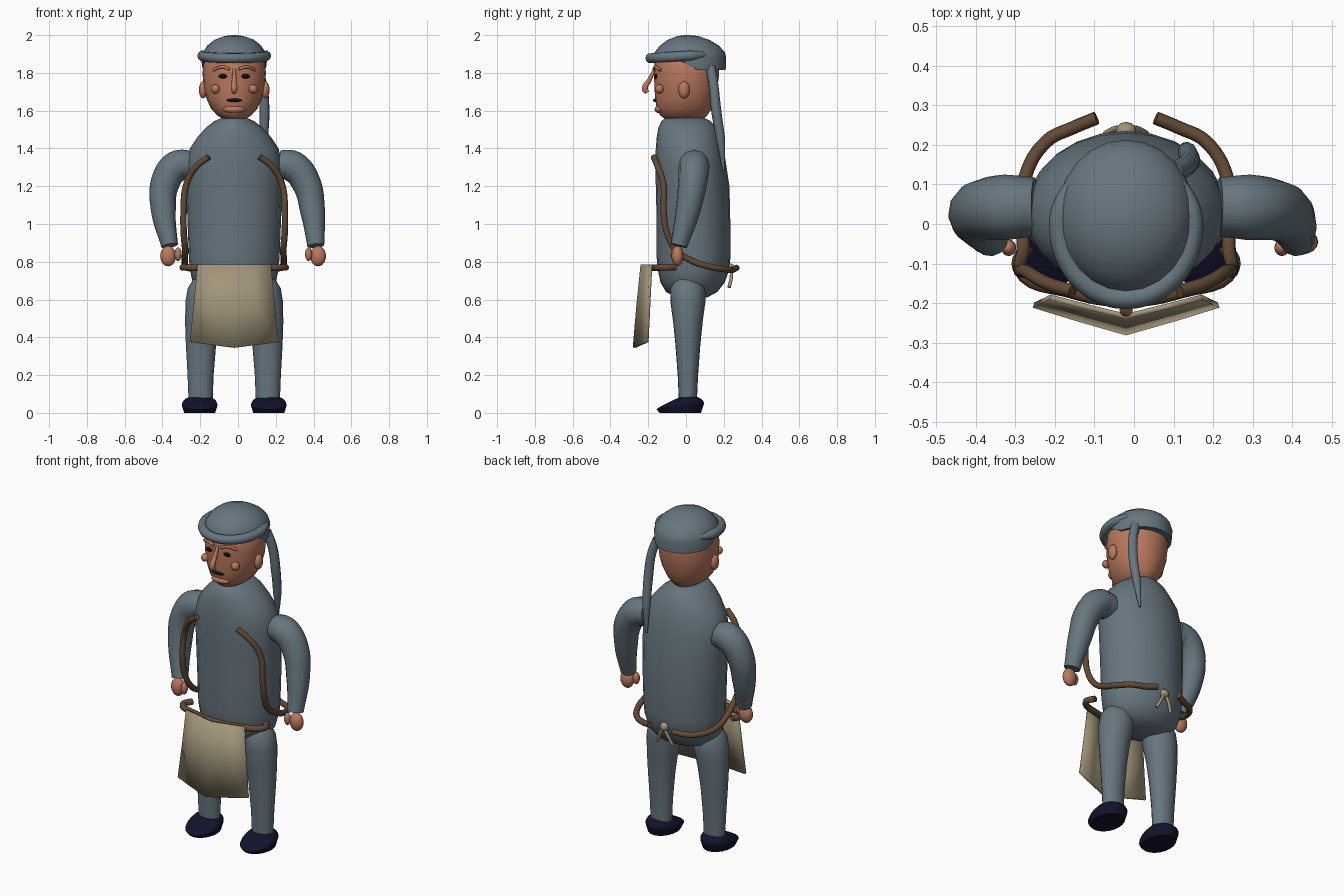
import bpy, bmesh, math
from mathutils import Vector

CX = -0.02  # body's mirror plane


def material(name, rgb):
    m = bpy.data.materials.new(name)
    m.diffuse_color = (*rgb, 1)
    return m


CLOTH = material("blue_grey_cloth", (0.135, 0.18, 0.212))
SKIN = material("skin", (0.48, 0.19, 0.11))
TAN = material("tan_canvas", (0.36, 0.30, 0.195))
BROWN = material("brown_leather", (0.125, 0.068, 0.035))
NAVY = material("navy_shoe", (0.006, 0.006, 0.026))
BLACK = material("black", (0.004, 0.004, 0.008))


def finish(name, bm, mat):
    bmesh.ops.recalc_face_normals(bm, faces=bm.faces)
    me = bpy.data.meshes.new(name)
    bm.to_mesh(me)
    bm.free()
    me.materials.append(mat)
    ob = bpy.data.objects.new(name, me)
    bpy.context.collection.objects.link(ob)
    return ob


def loft(name, rings, mat, n=24):
    """Stack of ellipses (z, x, y, rx, ry), capped at both ends."""
    bm = bmesh.new()
    loops = []
    for z, x, y, rx, ry in rings:
        loops.append([bm.verts.new((x + rx * math.cos(2 * math.pi * i / n),
                                    y + ry * math.sin(2 * math.pi * i / n), z)) for i in range(n)])
    for a, b in zip(loops, loops[1:]):
        for i in range(n):
            bm.faces.new((a[i], a[(i + 1) % n], b[(i + 1) % n], b[i]))
    bm.faces.new(loops[0])
    bm.faces.new(loops[-1])
    return finish(name, bm, mat)


def ball(name, pos, size, mat, seg=16):
    bm = bmesh.new()
    bmesh.ops.create_uvsphere(bm, u_segments=seg, v_segments=seg // 2 + 2, radius=1)
    for v in bm.verts:
        v.co = Vector(pos) + Vector(v.co[i] * size[i] for i in range(3))
    return finish(name, bm, mat)


def tube(name, pts, mat, radius, radii=None, res=3, cyclic=False):
    cu = bpy.data.curves.new(name, 'CURVE')
    cu.dimensions = '3D'
    cu.bevel_depth = radius
    cu.bevel_resolution = res
    cu.resolution_u = 6
    cu.use_fill_caps = True
    sp = cu.splines.new('BEZIER')
    sp.use_cyclic_u = cyclic
    sp.bezier_points.add(len(pts) - 1)
    for i, (bp, p) in enumerate(zip(sp.bezier_points, pts)):
        bp.co = p
        bp.handle_left_type = bp.handle_right_type = 'AUTO'
        bp.radius = radii[i] / radius if radii else 1
    tmp = bpy.data.objects.new(name + "_path", cu)
    bpy.context.collection.objects.link(tmp)
    bpy.context.view_layer.update()
    me = bpy.data.meshes.new_from_object(tmp.evaluated_get(bpy.context.evaluated_depsgraph_get()))
    bpy.data.objects.remove(tmp)
    me.materials.clear()
    me.materials.append(mat)
    ob = bpy.data.objects.new(name, me)
    bpy.context.collection.objects.link(ob)
    return ob


def side(s, pts):
    return [(CX + s * x, y, z) for x, y, z in pts]


# Torso and hips
loft("torso", [(0.61, CX, 0.03, 0.10, 0.08), (0.64, CX, 0.03, 0.18, 0.135), (0.69, CX, 0.035, 0.22, 0.17),
               (0.76, CX, 0.04, 0.235, 0.19), (0.82, CX, 0.04, 0.24, 0.195), (1.0, CX, 0.04, 0.247, 0.195),
               (1.2, CX, 0.035, 0.253, 0.195), (1.32, CX, 0.025, 0.253, 0.187), (1.4, CX, 0.02, 0.235, 0.18),
               (1.46, CX, 0.013, 0.195, 0.168), (1.51, CX, 0.007, 0.15, 0.153), (1.545, CX, 0, 0.105, 0.13),
               (1.56, CX, -0.005, 0.07, 0.105)], CLOTH)

# Head
loft("head", [(1.555, CX, -0.01, 0.06, 0.10), (1.575, CX, -0.012, 0.09, 0.125), (1.61, CX, -0.01, 0.122, 0.145),
              (1.66, CX, -0.005, 0.146, 0.158), (1.72, CX, 0, 0.162, 0.167), (1.80, CX, 0.003, 0.168, 0.173),
              (1.87, CX, 0.003, 0.16, 0.168), (1.92, CX, 0.003, 0.12, 0.13)], SKIN)

# Cap: dome with a hem that drops at the back
cap = loft("cap", [(1.81, CX, 0.02, 0.17, 0.19), (1.88, CX, 0.02, 0.175, 0.193), (1.91, CX, 0.02, 0.165, 0.186),
                   (1.945, CX, 0.018, 0.142, 0.155), (1.975, CX, 0.013, 0.105, 0.11),
                   (1.995, CX, 0.01, 0.05, 0.055), (2.0, CX, 0.01, 0.012, 0.014)], CLOTH)
for v in cap.data.vertices:
    if v.co.z < 1.82:
        v.co.z = 1.815 + 0.055 * min(1, max(0, (0.05 - v.co.y) / 0.08))

# Rolled brim, thinning toward the back
angles = [math.radians(-90 + a) for a in range(-140, 141, 20)]
tube("cap_brim", [(CX + 0.168 * math.cos(a), -0.005 + 0.183 * math.sin(a), 1.88 + 0.012 * math.sin(a) + 0.01) for a in angles],
     CLOTH, 0.027, [0.008, 0.018] + [0.027] * (len(angles) - 4) + [0.018, 0.008])

# Hanging cap tail
tube("cap_tail", [(0.10, 0.13, 1.83), (0.128, 0.145, 1.74), (0.14, 0.16, 1.6), (0.135, 0.183, 1.45), (0.125, 0.2, 1.28)],
     CLOTH, 0.026, [0.026, 0.026, 0.027, 0.024, 0.006])

# Face
tube("nose", [(CX, -0.165, 1.82), (CX, -0.195, 1.76), (CX, -0.218, 1.715), (CX, -0.205, 1.695)], SKIN, 0.016,
     [0.008, 0.013, 0.017, 0.012])
ball("mouth", (CX, -0.163, 1.655), (0.04, 0.012, 0.009), BLACK)
ball("lower_lip", (CX, -0.14, 1.607), (0.058, 0.026, 0.021), SKIN)
for s, tag in ((-1, "left"), (1, "right")):
    ball(tag + "_eye", (CX + s * 0.06, -0.161, 1.782), (0.023, 0.009, 0.012), BLACK)
    tube(tag + "_brow", side(s, [(0.025, -0.17, 1.82), (0.065, -0.163, 1.832), (0.11, -0.135, 1.815)]), SKIN, 0.008)
    ball(tag + "_cheek", (CX + s * 0.10, -0.14, 1.715), (0.024, 0.024, 0.024), SKIN)
    ball(tag + "_ear", (CX + s * 0.165, -0.01, 1.71), (0.022, 0.03, 0.045), SKIN)

# Arms, each with its own slight pose
arms = {"left": [(-0.25, 0.043, 1.315), (-0.325, 0.042, 1.305), (-0.385, 0.035, 1.22), (-0.395, 0.01, 1.07),
                 (-0.362, -0.038, 0.885)],
        "right": [(0.215, 0.043, 1.315), (0.29, 0.042, 1.305), (0.36, 0.035, 1.22), (0.395, 0.01, 1.07),
                  (0.412, -0.038, 0.885)]}
for tag, path in arms.items():
    tube(tag + "_arm", path, CLOTH, 0.08, [0.075, 0.083, 0.077, 0.066, 0.045], res=4)
    x = path[-1][0]
    thumb = x + (0.045 if tag == "left" else -0.038)
    ball(tag + "_hand", (x + (-0.008 if tag == "left" else 0.012), -0.045, 0.83), (0.042, 0.032, 0.054), SKIN)
    ball(tag + "_thumb", (thumb, -0.06, 0.84), (0.019, 0.021, 0.036), SKIN)

for s, tag in ((-1, "left"), (1, "right")):
    # Legs
    loft(tag + "_leg", [(z, CX + s * x, 0.01, rx, ry) for z, x, rx, ry in
                        ((0.07, 0.178, 0.064, 0.048), (0.2, 0.178, 0.069, 0.054), (0.36, 0.176, 0.08, 0.066),
                         (0.48, 0.17, 0.09, 0.078), (0.59, 0.158, 0.1, 0.093), (0.66, 0.15, 0.096, 0.092),
                         (0.71, 0.145, 0.07, 0.07), (0.735, 0.14, 0.03, 0.03))], CLOTH, 20)
    # Shoes: flat-soled wedge, low at the toe
    shoe = ball(tag + "_shoe", (CX + s * 0.183, -0.03, 0.05), (0.095, 0.126, 0.05), NAVY, 20)
    for v in shoe.data.vertices:
        t = (v.co.y + 0.156) / 0.252
        top = 0.035 + 0.065 * min(1, t * 1.5)
        v.co.z = 0 if v.co.z < 0.035 else max(0.012, v.co.z * top / 0.1)

    # Leather straps from the chest round to the back
    tube(tag + "_strap", side(s, [(0.135, -0.17, 1.355), (0.2, -0.15, 1.305), (0.253, -0.12, 1.21), (0.268, -0.118, 1.06),
                                  (0.267, -0.1, 0.95), (0.26, -0.055, 0.865), (0.262, 0.02, 0.81), (0.255, 0.12, 0.775),
                                  (0.2, 0.21, 0.76), (0.135, 0.243, 0.757), (0.075, 0.268, 0.768)]), BROWN, 0.017)
    # Loose ends of the knot
    tube(tag + "_knot_end", side(s, [(0, 0.24, 0.765), (0.025, 0.24, 0.72), (0.05, 0.228, 0.665)]), TAN, 0.009)

ball("knot", (CX, 0.236, 0.765), (0.026, 0.022, 0.026), TAN, 12)

# Belt holding the apron
half = [(0.25, -0.055, 0.77), (0.27, -0.11, 0.77), (0.14, -0.17, 0.768)]
tube("apron_belt", side(-1, half) + [(CX, -0.192, 0.768)] + side(1, half[::-1]), BROWN, 0.018)

# Apron: a thin sheet folded forward at its middle
profile = [(-1, 0.0), (-0.55, 0.035), (0, 0.075), (0.55, 0.035), (1, 0.0)]
bm = bmesh.new()
rows = []
for z, w, y, fold in ((0.785, 0.193, -0.185, 0.65), (0.58, 0.212, -0.195, 0.8), (0.375, 0.234, -0.205, 0.93)):
    rows.append([bm.verts.new((CX + u * w, y - d * fold,
                               z - (0.4 * d if z < 0.4 else 0))) for u, d in profile])
for a, b in zip(rows, rows[1:]):
    for i in range(len(profile) - 1):
        bm.faces.new((a[i], a[i + 1], b[i + 1], b[i]))
apron = finish("apron", bm, TAN)
mod = apron.modifiers.new("thickness", 'SOLIDIFY')
mod.thickness = 0.014
mod.offset = 0

# Smooth shading with sharp creases kept
bpy.ops.object.select_all(action='DESELECT')
for ob in bpy.context.scene.objects:
    ob.select_set(True)
bpy.context.view_layer.objects.active = apron
bpy.ops.object.shade_smooth_by_angle(angle=math.radians(40))
